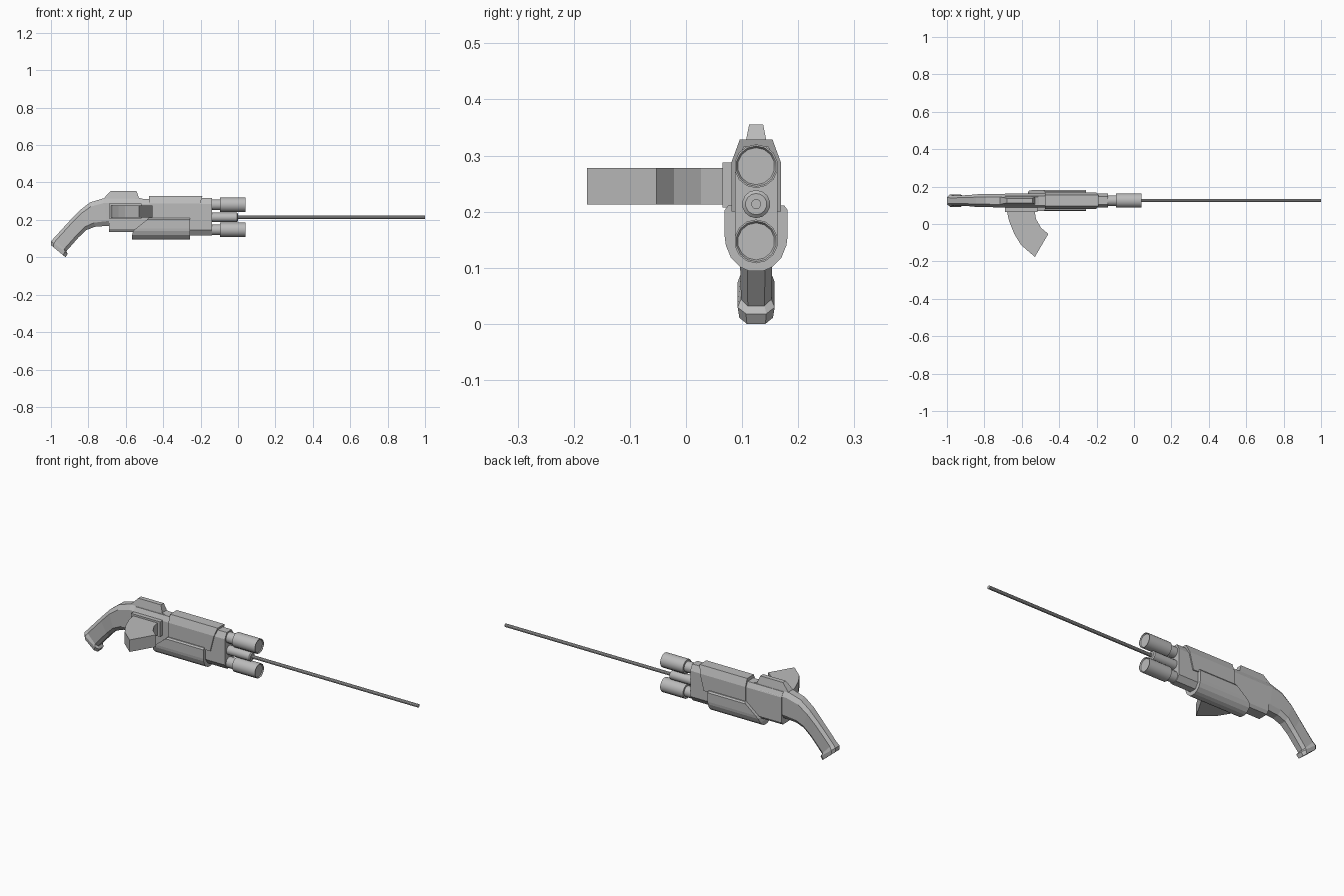
import bpy, math
from mathutils import Matrix

YC = 0.125  # gun centre plane

grey = bpy.data.materials.new("plain_grey")
grey.diffuse_color = (0.5, 0.5, 0.5, 1)


def make(name, verts, faces):
    me = bpy.data.meshes.new(name)
    me.from_pydata(verts, [], faces)
    me.materials.append(grey)
    ob = bpy.data.objects.new(name, me)
    bpy.context.collection.objects.link(ob)
    return ob


def loft(name, rings):
    """Skin rings of equal length and cap both ends."""
    n = len(rings[0])
    verts = [v for r in rings for v in r]
    faces = [tuple(reversed(range(n))), tuple(range(len(verts) - n, len(verts)))]
    for k in range(len(rings) - 1):
        for i in range(n):
            j = (i + 1) % n
            faces.append((k * n + i, k * n + j, (k + 1) * n + j, (k + 1) * n + i))
    return make(name, verts, faces)


def stack(name, rows, yc=YC):
    """Block made of stacked rectangles: half width, height, back x, front x."""
    return loft(name, [[(a, yc - w, z), (b, yc - w, z), (b, yc + w, z), (a, yc + w, z)]
                       for w, z, a, b in rows])


def turned(name, z, profile, sides=14):
    """Round part along x from (x, radius) pairs."""
    rings = []
    for x, r in profile:
        rings.append([(x, YC + r * math.cos(t), z + r * math.sin(t))
                      for t in (2 * math.pi * (i + 0.5) / sides for i in range(sides))])
    ob = loft(name, rings)
    ob.data.shade_smooth()
    ob.data.set_sharp_from_angle(angle=math.radians(35))
    return ob


# curved stock: top point, bottom point, half width
sections = [((-1.0, 0.065), (-0.922, 0.0), 0.030),
            ((-1.0, 0.086), (-0.910, 0.018), 0.033),
            ((-0.985, 0.102), (-0.918, 0.032), 0.027),
            ((-0.90, 0.195), (-0.852, 0.107), 0.029),
            ((-0.845, 0.252), (-0.810, 0.146), 0.034),
            ((-0.79, 0.294), (-0.765, 0.163), 0.035),
            ((-0.72, 0.315), (-0.70, 0.168), 0.036),
            ((-0.55, 0.315), (-0.55, 0.168), 0.036)]
octagon = [(-0.55, 0), (-1, 0.17), (-1, 0.83), (-0.55, 1),
           (0.55, 1), (1, 0.83), (1, 0.17), (0.55, 0)]
loft("stock", [[(b[0] + (t[0] - b[0]) * f, YC + w * s, b[1] + (t[1] - b[1]) * f)
                for s, f in octagon] for t, b, w in sections])

# receiver and front block
stack("receiver", [(0.028, 0.135, -0.69, -0.2), (0.038, 0.15, -0.69, -0.2),
                   (0.038, 0.285, -0.69, -0.2), (0.025, 0.312, -0.69, -0.2)])
stack("front_block", [(0.018, 0.117, -0.28, -0.14), (0.038, 0.145, -0.28, -0.14),
                      (0.038, 0.285, -0.28, -0.14), (0.022, 0.316, -0.28, -0.14)])

# shrouds
stack("upper_shroud", [(0.044, 0.20, -0.476, -0.225), (0.044, 0.288, -0.476, -0.202),
                       (0.029, 0.329, -0.476, -0.19)])
stack("lower_shroud", [(0.012, 0.094, -0.567, -0.257), (0.028, 0.101, -0.567, -0.257),
                       (0.045, 0.118, -0.567, -0.257), (0.054, 0.14, -0.56, -0.257),
                       (0.056, 0.155, -0.545, -0.257), (0.056, 0.203, -0.485, -0.257),
                       (0.050, 0.211, -0.476, -0.257)])

# rear sight block on the top
stack("sight_block", [(0.022, 0.305, -0.725, -0.48), (0.020, 0.318, -0.715, -0.53),
                      (0.0125, 0.355, -0.68, -0.543)])

# magazine well and curved side magazine
stack("magazine_well", [(0.014, 0.207, -0.69, -0.515), (0.014, 0.288, -0.69, -0.515)], 0.079)
outline = [(-0.684, 0.09), (-0.668, 0.016), (-0.64, -0.053), (-0.604, -0.112), (-0.53, -0.176),
           (-0.458, -0.053), (-0.497, -0.021), (-0.524, 0.027), (-0.535, 0.09)]
loft("magazine", [[(x, y, z) for x, y in outline] for z in (0.2125, 0.278)])

# paired barrels with shallow dished muzzles
for label, z in (("upper", 0.281), ("lower", 0.147)):
    turned(label + "_barrel_neck", z, [(-0.16, 0.029), (-0.09, 0.029)])
    turned(label + "_barrel", z, [(-0.096, 0.039), (0.041, 0.039), (0.041, 0.036), (0.036, 0.033)])

# middle collar and long thin rod
turned("rod_collar", 0.2135, [(-0.16, 0.025), (-0.005, 0.025), (0.0, 0.019)])
turned("long_rod", 0.2135, [(-0.02, 0.009), (1.0, 0.009)], 10)

# make all normals point outward
import bmesh
for ob in bpy.context.collection.objects:
    bm = bmesh.new()
    bm.from_mesh(ob.data)
    bmesh.ops.recalc_face_normals(bm, faces=bm.faces)
    bm.to_mesh(ob.data)
    bm.free()
